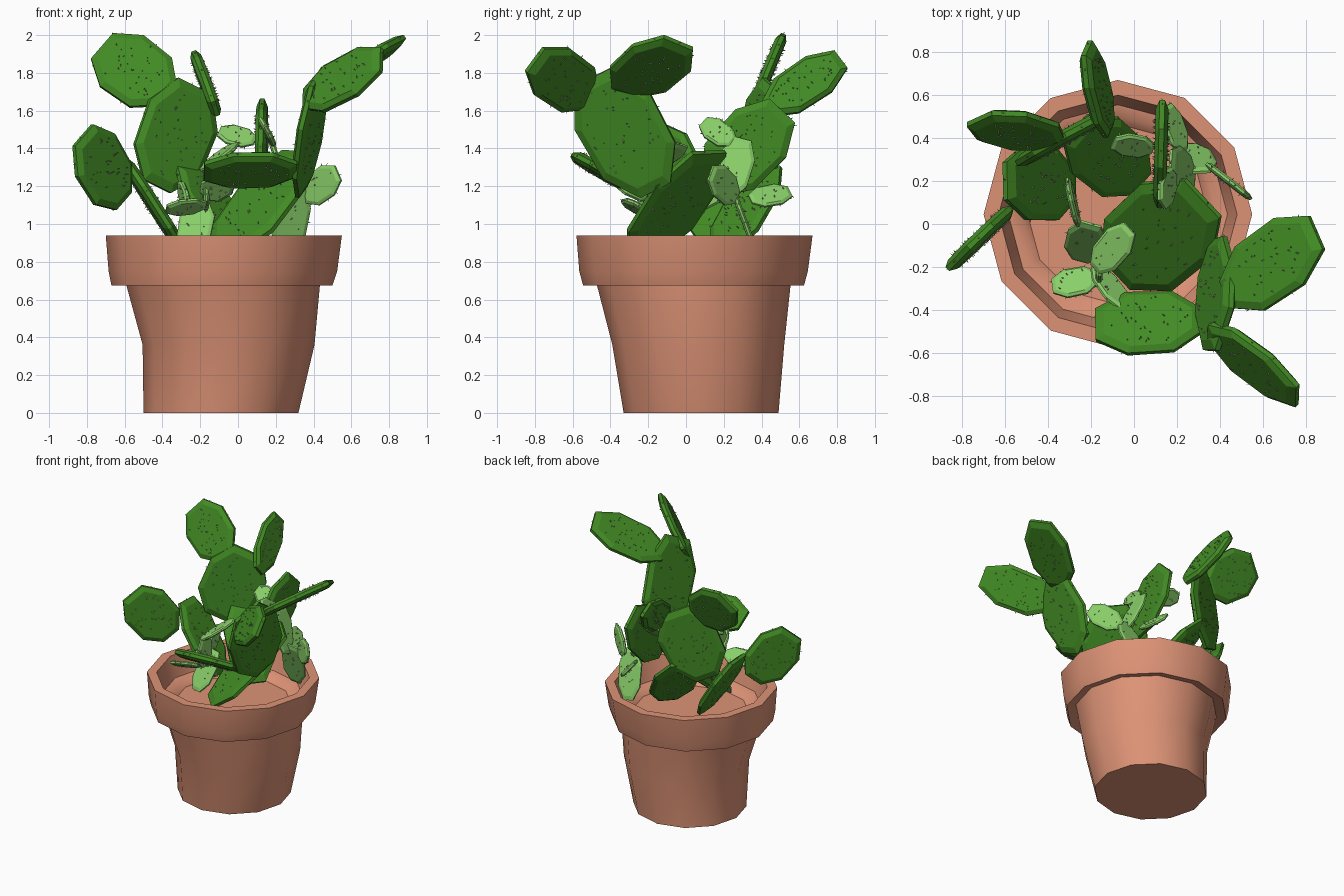
import bpy, bmesh, math, random
from mathutils import Vector

cube = bpy.data.objects.get("Cube")
if cube:
    bpy.data.objects.remove(cube, do_unlink=True)
random.seed(4)


def material(name, color):
    m = bpy.data.materials.new(name)
    m.use_nodes = True
    m.diffuse_color = (*color, 1)
    bsdf = next(n for n in m.node_tree.nodes if n.type == 'BSDF_PRINCIPLED')
    bsdf.inputs["Base Color"].default_value = (*color, 1)
    bsdf.inputs["Roughness"].default_value = 0.8
    return m


terracotta = material("terracotta", (0.72, 0.29, 0.18))
deep_green = material("deep green", (0.055, 0.26, 0.018))
young_green = material("young green", (0.25, 0.62, 0.14))
spine_grey = material("spine grey", (0.5, 0.42, 0.46))


def finish(name, bm, mat, smooth_angle=None):
    bmesh.ops.recalc_face_normals(bm, faces=bm.faces)
    mesh = bpy.data.meshes.new(name)
    bm.to_mesh(mesh)
    bm.free()
    mesh.materials.append(mat)
    if smooth_angle:
        mesh.shade_smooth()
        mesh.set_sharp_from_angle(angle=math.radians(smooth_angle))
    obj = bpy.data.objects.new(name, mesh)
    bpy.context.collection.objects.link(obj)
    return obj


def loft(bm, rings):
    """Skin a list of equal vertex rings and cap both ends."""
    n = len(rings[0])
    for a, b in zip(rings, rings[1:]):
        for i in range(n):
            bm.faces.new((a[i], a[(i + 1) % n], b[(i + 1) % n], b[i]))
    bm.faces.new(rings[0])
    bm.faces.new(rings[-1])


# Pot: slightly crooked twelve-sided rings (z, radius, centre x, centre y)
pot_rings = [
    (0.00, 0.41, -0.09, 0.08), (0.36, 0.455, -0.05, 0.065),
    (0.69, 0.515, -0.08, 0.04), (0.675, 0.585, -0.085, 0.04),
    (0.75, 0.605, -0.08, 0.04), (0.94, 0.625, -0.075, 0.045),
    (0.94, 0.555, -0.075, 0.045), (0.78, 0.51, -0.075, 0.045),
    (0.77, 0.46, -0.075, 0.045), (0.73, 0.42, -0.075, 0.045),
]
bm = bmesh.new()
rings = []
for z, r, cx, cy in pot_rings:
    angles = [math.tau * i / 12 for i in range(12)]
    rings.append([bm.verts.new((cx + r * math.cos(a), cy + r * math.sin(a), z))
                  for a in angles])
loft(bm, rings)
finish("pot", bm, terracotta, 40)

# Shared octagonal pad outline: (position along pad, side position)
HALF = [(0.0, 0.2), (0.26, 0.48), (0.7, 0.5), (1.0, 0.25)]
OUTLINE = HALF + [(u, -v) for u, v in reversed(HALF)]
spines = bmesh.new()


def add_spine(point, direction, side):
    """Tiny three-sided thorn."""
    other = direction.cross(side)
    foot = [spines.verts.new(point + 0.004 * (math.cos(a) * side + math.sin(a) * other))
            for a in (0, math.tau / 3, 2 * math.tau / 3)]
    lean = side * random.uniform(-0.008, 0.008) + other * random.uniform(-0.008, 0.008)
    tip = spines.verts.new(point + direction * 0.014 + lean)
    spines.faces.new(foot)
    for i in range(3):
        spines.faces.new((foot[i], foot[(i + 1) % 3], tip))


def pad(name, base, tip, width, normal, mat=deep_green, thick=0.06, thorns=32):
    base, tip = Vector(base), Vector(tip)
    axis = tip - base
    along = axis.normalized()
    n = Vector(normal)
    n = (n - along * n.dot(along)).normalized()
    side = along.cross(n)
    mid = (base + tip) / 2

    def place(u, v, h, s=1):
        return mid + axis * (u - 0.5) * s + side * v * width * s + n * h * thick

    bm = bmesh.new()
    loft(bm, [[bm.verts.new(place(u, v, h, s)) for u, v in OUTLINE]
              for h, s in ((-0.5, 0.84), (-0.2, 1), (0.2, 1), (0.5, 0.84))])
    finish(name, bm, mat)

    # Thorns over both faces and around the edge
    for sign in (-1, 1):
        for _ in range(thorns):
            a, q = random.uniform(0, math.tau), 0.4 * math.sqrt(random.random())
            p = place(0.5 + q * math.cos(a), q * math.sin(a), sign * 0.49)
            add_spine(p, n * sign, side)
    for i, (u, v) in enumerate(OUTLINE):
        u2, v2 = OUTLINE[(i + 1) % len(OUTLINE)]
        t = random.random()
        p = place(u + (u2 - u) * t, v + (v2 - v) * t, 0)
        add_spine(p, (p - mid).normalized(), n)


# Right-hand plant
pad("main_pad", (-0.08, -0.23, 0.83), (0.32, 0.12, 1.38), 0.48, (-0.5, -0.5, 0.7))
pad("tall_side_pad", (0.34, -0.16, 1.18), (0.42, -0.49, 1.78), 0.46, (1, -0.2, -0.25))
pad("front_upper_pad", (0.35, -0.5, 1.66), (0.76, -0.8, 1.87), 0.31, (-0.58, -0.65, 0.5))
pad("side_upper_pad", (0.43, -0.33, 1.7), (0.85, -0.04, 1.96), 0.36, (-0.6, 0.05, 0.75))
pad("front_flat_pad", (0.31, -0.45, 1.29), (-0.18, -0.47, 1.28), 0.33, (0, 0.5, 0.85))
pad("back_upright_pad", (0.12, 0.13, 1.2), (0.13, 0.51, 1.6), 0.37, (1, 0, 0.03))

# Back-left plant
pad("back_root_pad", (0.03, 0.19, 0.85), (-0.27, 0.44, 1.3), 0.34, (0.5, -0.45, 0.6))
pad("back_main_pad", (-0.43, 0.34, 1.2), (-0.23, 0.46, 1.73), 0.44, (0.45, -0.85, 0))
pad("back_left_upper_pad", (-0.37, 0.38, 1.68), (-0.72, 0.49, 1.94), 0.37, (0, -1, 0.4))
pad("back_rear_upper_pad", (-0.12, 0.43, 1.61), (-0.22, 0.82, 1.87), 0.24, (0.9, 0.05, 0.33))

# Left plant
pad("left_root_pad", (-0.28, 0.18, 0.84), (-0.6, 0.2, 1.34), 0.35, (0.85, 0.05, 0.5))
pad("left_upper_pad", (-0.61, 0.03, 1.12), (-0.82, -0.16, 1.47), 0.36, (0.65, -0.75, 0.1))


# Young shoots: small pads growing in two clusters
def shoots(cluster, parts):
    for label, base, tip, width, normal in parts:
        pad(cluster + "_" + label, base, tip, width, normal, young_green, 0.03, 6)


shoots("front_shoot", [
    ("root", (-0.25, -0.17, 0.85), (-0.2, 0, 1.12), 0.19, (-0.2, -0.75, 0.6)),
    ("stem", (-0.17, -0.17, 1.07), (-0.16, -0.2, 1.31), 0.17, (1, 0, 0)),
    ("left_leaf", (-0.17, -0.25, 1.1), (-0.38, -0.29, 1.08), 0.15, (0, 0.5, 0.85)),
    ("back_leaf", (-0.26, 0, 1.09), (-0.31, 0.2, 1.2), 0.13, (1, 0.2, 0.1)),
    ("right_leaf", (-0.18, -0.2, 1.15), (-0.04, -0.39, 1.24), 0.15, (0.6, 0.2, 0.6)),
    ("top_leaf", (-0.18, -0.21, 1.29), (-0.02, -0.02, 1.42), 0.16, (-0.5, -0.2, 0.75)),
])
shoots("back_shoot", [
    ("root", (0.25, 0.37, 0.85), (0.31, 0.24, 1.2), 0.19, (0, 0.9, 0.37)),
    ("right_leaf", (0.35, 0.27, 1.14), (0.53, 0.13, 1.27), 0.18, (0.65, 0.75, 0)),
    ("rear_leaf", (0.23, 0.34, 1.13), (0.15, 0.55, 1.17), 0.14, (0.7, 0.1, 0.6)),
    ("stem", (0.28, 0.21, 1.14), (0.17, 0.3, 1.45), 0.19, (0.9, 0, 0.3)),
    ("left_leaf", (0.09, 0.35, 1.44), (-0.1, 0.38, 1.49), 0.14, (0, -0.7, 0.7)),
    ("top_leaf", (0.18, 0.25, 1.43), (0.13, 0.09, 1.54), 0.14, (0.7, -0.2, 0.6)),
])

finish("spines", spines, spine_grey)
